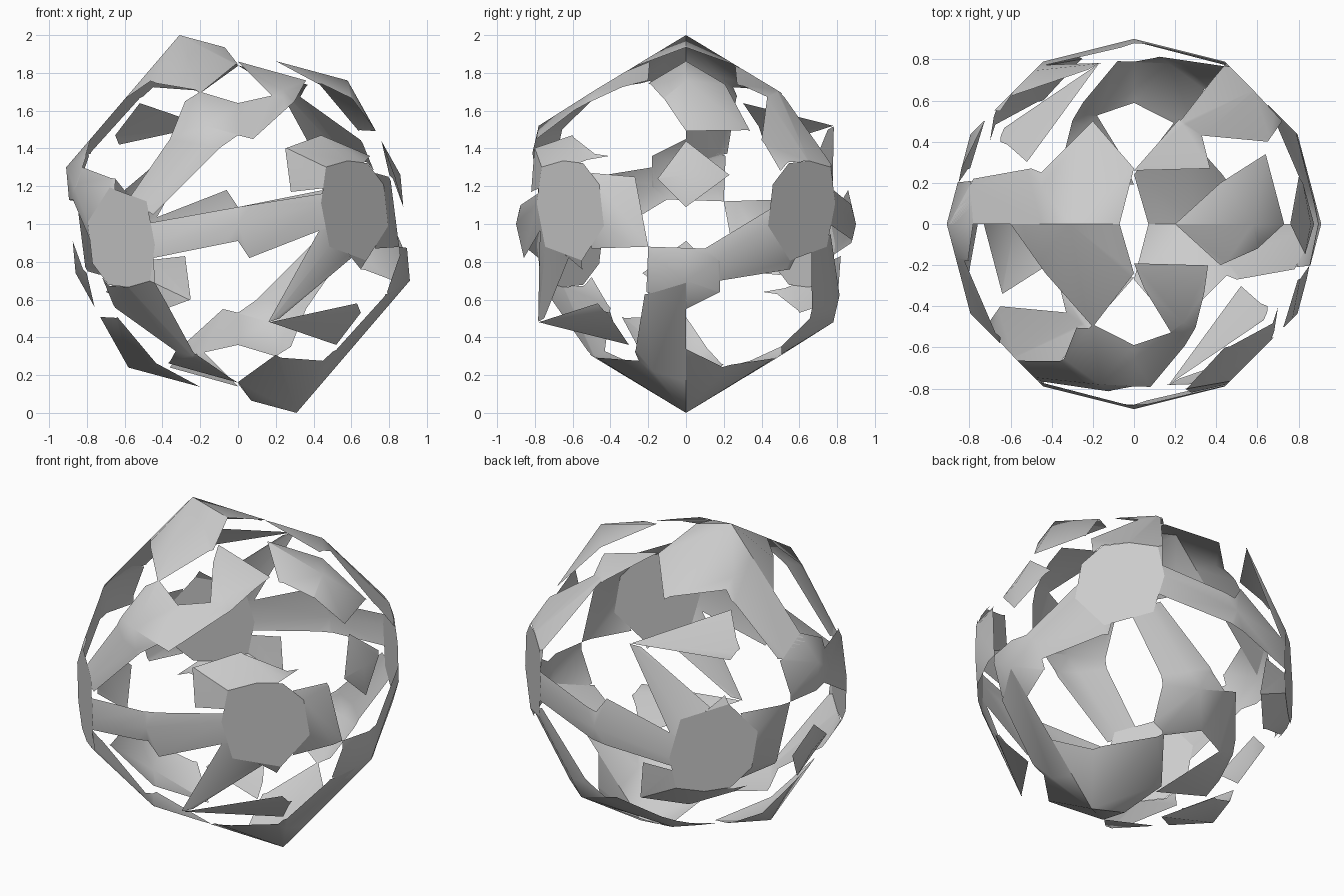
import bpy
import bmesh
from mathutils import Vector

old = bpy.data.objects.get("Cube")
if old:
    bpy.data.objects.remove(old, do_unlink=True)

# One plain grey for the whole shell
grey = bpy.data.materials.new("plain grey")
grey.use_nodes = True
colour = (0.6, 0.6, 0.6, 1)
grey.diffuse_color = colour
grey.node_tree.nodes["Principled BSDF"].inputs["Base Color"].default_value = colour

CENTRE = Vector((0, 0, 1))
DISC_REACH = 1.23 / 2 ** 0.5     # distance of the flat disc planes from the middle

# Corners of the closed crystal, repeated by mirroring in y and by point reflection
ridge = [(-.31, 0, 1), (.58, 0, .76), (.86, 0, .26), (.91, 0, -.3)]
sides = [(0, .9, 0), (-.17, .78, .52), (.24, .48, .71),
         (.26, .8, .4), (.65, .43, -.46), (.72, .72, .18)]
disc_normals = [Vector((sx, sy, 0)).normalized() for sx in (-1, 1) for sy in (-1, 1)]


def crystal():
    """Convex crystal centred on the origin, its four tall corners cut to discs."""
    bm = bmesh.new()
    corners = {tuple(s * c for c in (x, m * y, z))
               for x, y, z in ridge + sides for m in (1, -1) for s in (1, -1)}
    for corner in sorted(corners):
        bm.verts.new(corner)
    hull = bmesh.ops.convex_hull(bm, input=bm.verts[:])
    loose = [v for v in hull["geom_interior"] if isinstance(v, bmesh.types.BMVert)]
    bmesh.ops.delete(bm, geom=loose, context="VERTS")
    bmesh.ops.remove_doubles(bm, verts=bm.verts[:], dist=0.0005)
    for normal in disc_normals:
        geom = bm.verts[:] + bm.edges[:] + bm.faces[:]
        cut = bmesh.ops.bisect_plane(bm, geom=geom, plane_co=normal * DISC_REACH,
                                     plane_no=normal, clear_outer=True)
        rim = [e for e in cut["geom_cut"] if isinstance(e, bmesh.types.BMEdge)]
        bmesh.ops.contextual_create(bm, geom=rim)
    bmesh.ops.recalc_face_normals(bm, faces=bm.faces[:])
    bm.normal_update()
    return bm


def on_disc(face):
    return any(face.normal.dot(n) > 0.999 for n in disc_normals)


def keep_faces(bm, rule):
    gone = [f for f in bm.faces if not rule(f)]
    bmesh.ops.delete(bm, geom=gone, context="FACES")


# Axes used to draw an outline: across, up, and toward the viewer
AXES = {
    "front": (Vector((1, 0, 0)), Vector((0, 0, 1)), Vector((0, -1, 0))),
    "side": (Vector((0, 1, 0)), Vector((0, 0, 1)), Vector((1, 0, 0))),
    "top": (Vector((1, 0, 0)), Vector((0, 1, 0)), Vector((0, 0, 1))),
}


def trimmed(facing, outline):
    """Part of the crystal skin that lies inside one convex outline."""
    across, up, toward = AXES[facing]
    bm = crystal()
    keep_faces(bm, lambda f: not on_disc(f))
    points = [across * a + up * b for a, b in outline]
    middle = sum(points, Vector()) / len(points)
    for start, end in zip(points, points[1:] + points[:1]):
        normal = (end - start).cross(toward).normalized()
        if normal.dot(middle - start) > 0:
            normal.negate()
        geom = bm.verts[:] + bm.edges[:] + bm.faces[:]
        bmesh.ops.bisect_plane(bm, geom=geom, plane_co=start,
                               plane_no=normal, clear_outer=True)
    keep_faces(bm, lambda f: f.calc_center_median().dot(toward) > 0)
    return bm


def add_object(name, parts):
    """Join the parts and their point reflection into one object."""
    joined = bmesh.new()
    for part in parts:
        for sign in (1, -1):
            for face in part.faces:
                loop = [joined.verts.new(CENTRE + sign * v.co) for v in face.verts]
                joined.faces.new(loop if sign > 0 else loop[::-1])
        part.free()
    bmesh.ops.remove_doubles(joined, verts=joined.verts[:], dist=0.001)
    mesh = bpy.data.meshes.new(name)
    joined.to_mesh(mesh)
    joined.free()
    mesh.materials.append(grey)
    obj = bpy.data.objects.new(name, mesh)
    bpy.context.collection.objects.link(obj)
    bpy.ops.object.select_all(action="DESELECT")
    obj.select_set(True)
    bpy.context.view_layer.objects.active = obj
    bpy.ops.object.shade_smooth_by_angle(angle=0.5)
    return obj


# Flat discs: the front pair, the reflection gives the back pair
discs = crystal()
keep_faces(discs, lambda f: on_disc(f) and f.normal.y < 0)
add_object("flat_discs", [discs])

# Peak plates with the strip running down to the side point
add_object("peak_plates", [
    trimmed("top", [(-.07, 0), (0, .27), (-.2, .5), (-.45, .25), (-.45, 0)]),
    trimmed("top", [(-.07, 0), (-.6, 0), (-.43, -.24), (-.2, -.5), (0, -.24)]),
    trimmed("top", [(-.45, 0), (-.45, .25), (-.5, .27), (-.78, .22), (-.9, 0)]),
])

# Frame around the upper window, with its arm down to the disc
add_object("window_frame", [
    trimmed("front", [(0, .86), (.36, .76), (.3, .65), (.18, .68)]),
    trimmed("front", [(.18, .68), (.3, .65), (.08, .45), (0, .47), (0, .64)]),
    trimmed("front", [(0, .64), (0, .47), (-.1, .4), (-.36, .45), (-.28, .65), (-.2, .7)]),
    trimmed("front", [(-.36, .45), (-.1, .4), (-.45, .05), (-.58, .13)]),
])

# Plate from the peak to the rear disc
add_object("shoulder_plates", [
    trimmed("top", [(0, .26), (.37, .27), (.33, .43), (.22, .51)]),
    trimmed("top", [(.22, .51), (.33, .43), (.65, .4), (.72, .5), (.45, .79), (.38, .7)]),
])

# Loose plates over the upper corner and the side
add_object("corner_plate", [
    trimmed("top", [(.2, 0), (.42, .2), (.64, .34), (.73, 0), (.6, -.12), (.42, -.2)])])
add_object("side_plate", [
    trimmed("side", [(0, .44), (.23, .26), (0, .09), (-.15, .24)])])
add_object("lower_sliver", [
    trimmed("front", [(.17, -.52), (.63, -.42), (.65, -.47), (.52, -.64)])])

# Bar joining the two front discs
add_object("cross_bar", [
    trimmed("front", [(-.5, 0), (0, .09), (0, -.09), (-.5, -.19)]),
    trimmed("front", [(0, .09), (.5, .17), (.47, -.02), (.06, -.18), (0, -.09)]),
])

# Flaps and the pointed arm around the front disc
add_object("disc_flaps", [
    trimmed("front", [(.25, .4), (.44, .47), (.7, .36), (.55, .2), (.28, .17)]),
    trimmed("front", [(.16, -.52), (.22, -.5), (.6, -.18), (.46, .02)]),
    trimmed("front", [(.57, -.14), (.65, -.24), (.76, -.06)]),
    trimmed("side", [(-.5, .27), (-.27, .25), (-.2, -.12), (-.5, -.13)]),
])

# Side point with its bar to the rear disc
add_object("side_point", [
    trimmed("side", [(-.21, -.36), (0, -.45), (.18, -.36), (.18, -.2), (.1, -.13), (-.2, -.12)]),
    trimmed("side", [(.1, -.13), (.48, .1), (.62, -.1), (.55, -.24), (.18, -.3)]),
])
